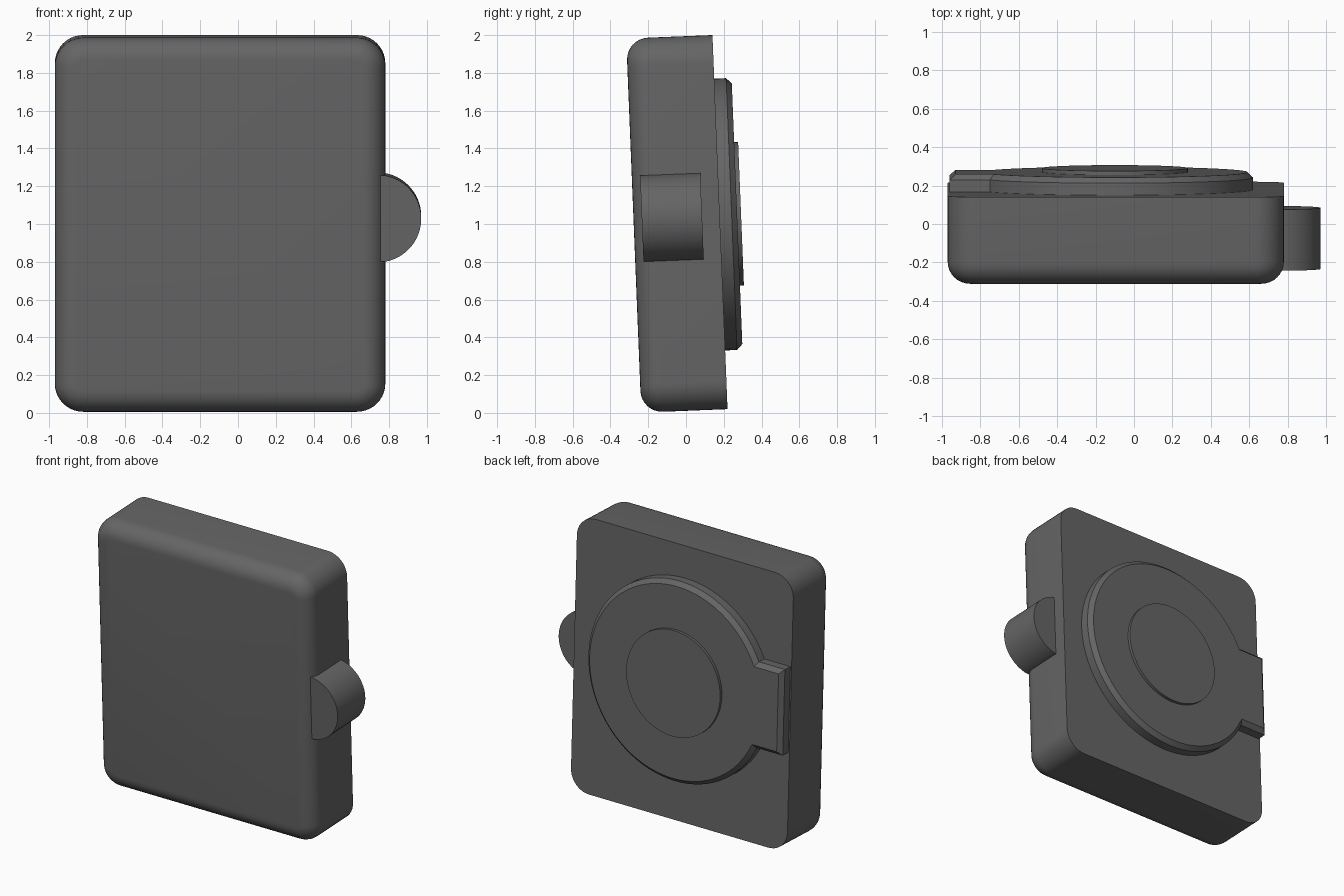
import bpy, bmesh
from math import radians, sin, cos, asin, sqrt, pi, tau
from mathutils import Matrix

cube = bpy.data.objects.get("Cube")
if cube:
    bpy.data.objects.remove(cube)

TILT = radians(2.31)
# Local frame: origin in the middle of the back face, +y outward from the back
FRAME = Matrix.Translation((0, 0.18, 1.01)) @ Matrix.Rotation(TILT, 4, "X")
CX, CZ = -0.1, 0.04          # centre of the round back plate
TAB_END, TAB_HALF = 0.86, 0.31

grey = bpy.data.materials.new("dark grey")
grey.use_nodes = True
grey.diffuse_color = (0.13, 0.13, 0.132, 1)
grey.node_tree.nodes["Principled BSDF"].inputs["Base Color"].default_value = grey.diffuse_color


def finish(name, bm, angle=30):
    """Turn a bmesh into a tilted, smooth-shaded object."""
    bmesh.ops.recalc_face_normals(bm, faces=bm.faces[:])
    mesh = bpy.data.meshes.new(name)
    bm.to_mesh(mesh)
    bm.free()
    mesh.shade_smooth()
    mesh.set_sharp_from_angle(angle=radians(angle))
    mesh.materials.append(grey)
    obj = bpy.data.objects.new(name, mesh)
    obj.matrix_world = FRAME
    bpy.context.collection.objects.link(obj)


def loft(name, sections):
    """Join equal-length (x, z) outlines at successive depths and cap both ends."""
    bm = bmesh.new()
    rings = [[bm.verts.new((x, y, z)) for x, z in pts] for y, pts in sections]
    for a, b in zip(rings, rings[1:]):
        for i in range(len(a)):
            j = (i + 1) % len(a)
            bm.faces.new((a[i], a[j], b[j], b[i]))
    bm.faces.new(rings[0])
    bm.faces.new(rings[-1])
    finish(name, bm)


def arc(cx, cz, r, start, end, n):
    steps = [start + (end - start) * i / n for i in range(n + 1)]
    return [(cx + r * cos(a), cz + r * sin(a)) for a in steps]


def plate_outline(inset):
    """Circle with a rectangular tab reaching towards -x."""
    r, half, end = 0.72 - inset, TAB_HALF - inset, CX - TAB_END + inset
    gap = asin(half / r)
    return arc(CX, CZ, r, gap - pi, pi - gap, 72) + [(end, CZ + half), (end, CZ - half)]


# Body: rounded corners, then a softened front rim
bm = bmesh.new()
bmesh.ops.create_cube(bm, size=1, matrix=Matrix.Translation((-0.095, -0.2285, 0))
                      @ Matrix.Diagonal((1.75, 0.457, 1.982, 1)))
depth_edges = [e for e in bm.edges if abs(e.verts[0].co.y - e.verts[1].co.y) > 0.4]
bmesh.ops.bevel(bm, geom=depth_edges, offset=0.15, segments=10, profile=0.5, affect="EDGES")
front_edges = [e for e in bm.edges if all(v.co.y < -0.45 for v in e.verts)]
bmesh.ops.bevel(bm, geom=front_edges, offset=0.115, segments=8, profile=0.5, affect="EDGES")
finish("body", bm)

# Chamfered back plate with its tab
loft("back_plate", [(-0.01, plate_outline(0)), (0.063, plate_outline(0)),
                    (0.092, plate_outline(0.03))])

# Raised centre disc
disc = arc(CX, CZ, 0.38, 0, tau, 64)[:-1]
loft("centre_disc", [(0.08, disc), (0.113, disc)])

# Half-round side knob
half_chord, bulge = 0.228, 0.19
radius = (half_chord ** 2 + bulge ** 2) / (2 * bulge)
sweep = asin(half_chord / radius)
rim = arc(0.97 - radius, 0.035, radius, -sweep, sweep, 32)
knob = [(0.75, rim[0][1])] + rim + [(0.75, rim[-1][1])]
loft("side_knob", [(-0.413, knob), (-0.094, knob)])
